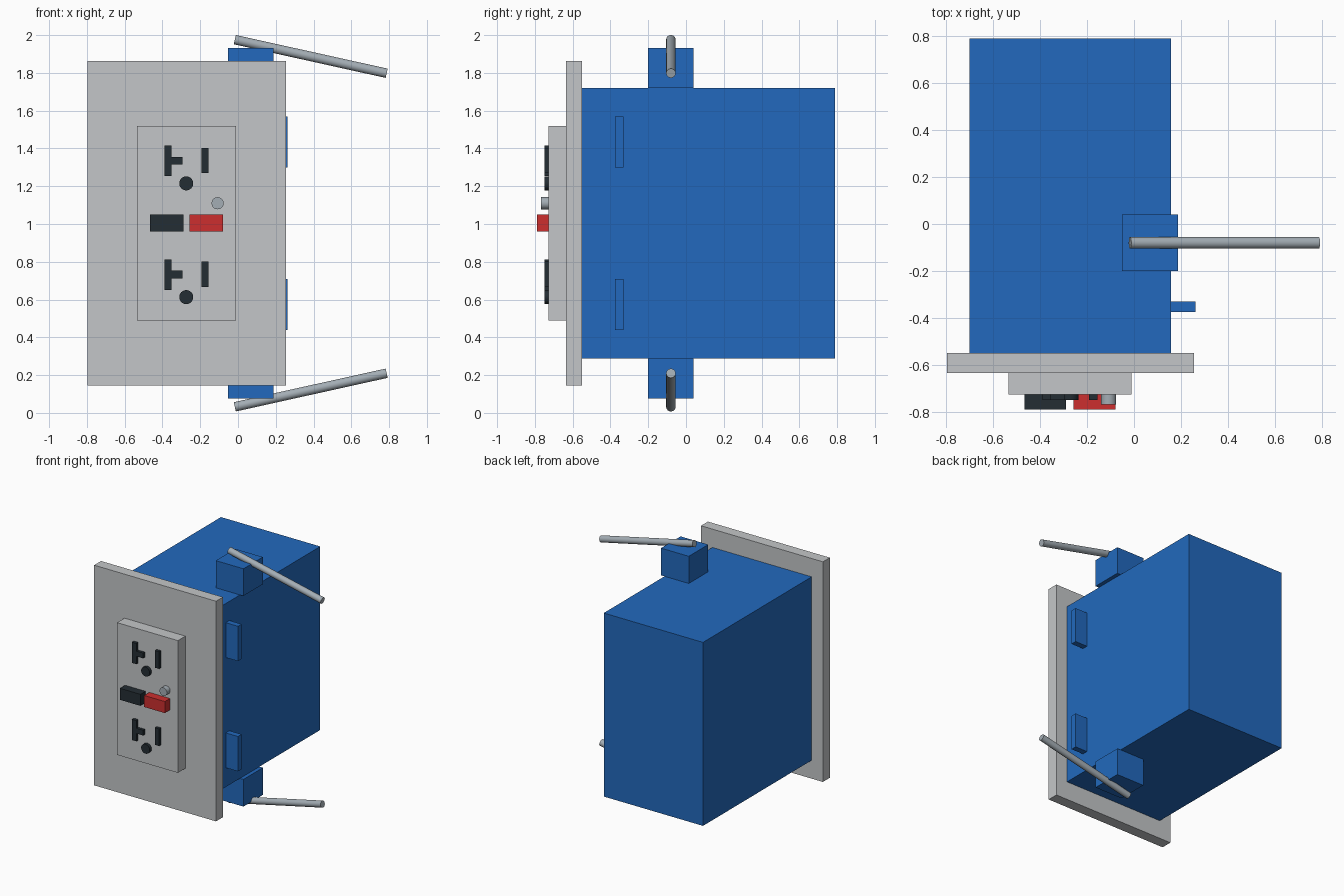
import bpy
import math
from mathutils import Vector

cube = bpy.data.objects.get("Cube")
if cube:
    bpy.data.objects.remove(cube, do_unlink=True)


def material(name, r, g, b):
    m = bpy.data.materials.new(name)
    m.use_nodes = True
    m.diffuse_color = (r, g, b, 1)
    m.node_tree.nodes["Principled BSDF"].inputs["Base Color"].default_value = (r, g, b, 1)
    return m


blue = material("blue plastic", 0.016, 0.141, 0.509)
grey = material("light grey plastic", 0.55, 0.565, 0.58)
metal = material("steel", 0.37, 0.42, 0.46)
dark = material("dark slate", 0.017, 0.026, 0.033)
red = material("red", 0.604, 0.028, 0.028)


def block(name, mat, x, y, z):
    """Box given by its (low, high) range on each axis."""
    bpy.ops.mesh.primitive_cube_add(size=1, location=[(a + b) / 2 for a, b in (x, y, z)])
    o = bpy.context.object
    o.name = name
    o.scale = [b - a for a, b in (x, y, z)]
    bpy.ops.object.transform_apply(location=False, rotation=False, scale=True)
    o.data.materials.append(mat)
    return o


def rod(name, mat, start, end, radius):
    """Cylinder running from start to end."""
    a, b = Vector(start), Vector(end)
    bpy.ops.mesh.primitive_cylinder_add(vertices=32, radius=radius, depth=(b - a).length,
                                        location=(a + b) / 2)
    o = bpy.context.object
    o.name = name
    o.rotation_euler = (b - a).to_track_quat("Z", "Y").to_euler()
    bpy.ops.object.shade_smooth_by_angle(angle=math.radians(40))
    o.data.materials.append(mat)
    return o


# Wall box, cover plate and receptacle face
block("wall_box", blue, (-0.70, 0.157), (-0.55, 0.79), (0.288, 1.72))
block("cover_plate", grey, (-0.797, 0.255), (-0.635, -0.55), (0.145, 1.863))
FACE = -0.727
block("receptacle_face", grey, (-0.535, -0.01), (FACE, -0.635), (0.488, 1.52))

# Mounting ears, nails and side tabs, mirrored about the box's mid height
MID = 1.004
for label, s in (("upper", 1), ("lower", -1)):
    def level(d):
        return MID + s * d

    block(label + "_nail_ear", blue, (-0.052, 0.187), (-0.20, 0.04),
          sorted((level(0.716), level(0.928))))
    rod(label + "_nail", metal, (-0.017, -0.08, level(0.972)),
        (0.787, -0.08, level(0.794)), 0.025)
    block(label + "_side_tab", blue, (0.157, 0.262), (-0.375, -0.33),
          sorted((level(0.294), level(0.566))))

# Two identical sockets
SLOT = (-0.75, FACE)
for label, z in (("upper", 1.215), ("lower", 0.613)):
    block(label + "_neutral_slot", dark, (-0.39, -0.353), SLOT, (z + 0.038, z + 0.2))
    block(label + "_neutral_slot_arm", dark, (-0.353, -0.295), SLOT, (z + 0.099, z + 0.14))
    block(label + "_hot_slot", dark, (-0.192, -0.156), SLOT, (z + 0.054, z + 0.188))
    rod(label + "_ground_hole", dark, (-0.274, FACE, z), (-0.274, SLOT[0], z), 0.037)

# Buttons and indicator
block("test_button", dark, (-0.467, -0.289), (-0.79, FACE), (0.96, 1.05))
block("reset_button", red, (-0.257, -0.079), (-0.79, FACE), (0.96, 1.05))
rod("indicator_light", metal, (-0.108, FACE, 1.11), (-0.108, -0.768, 1.11), 0.032)
